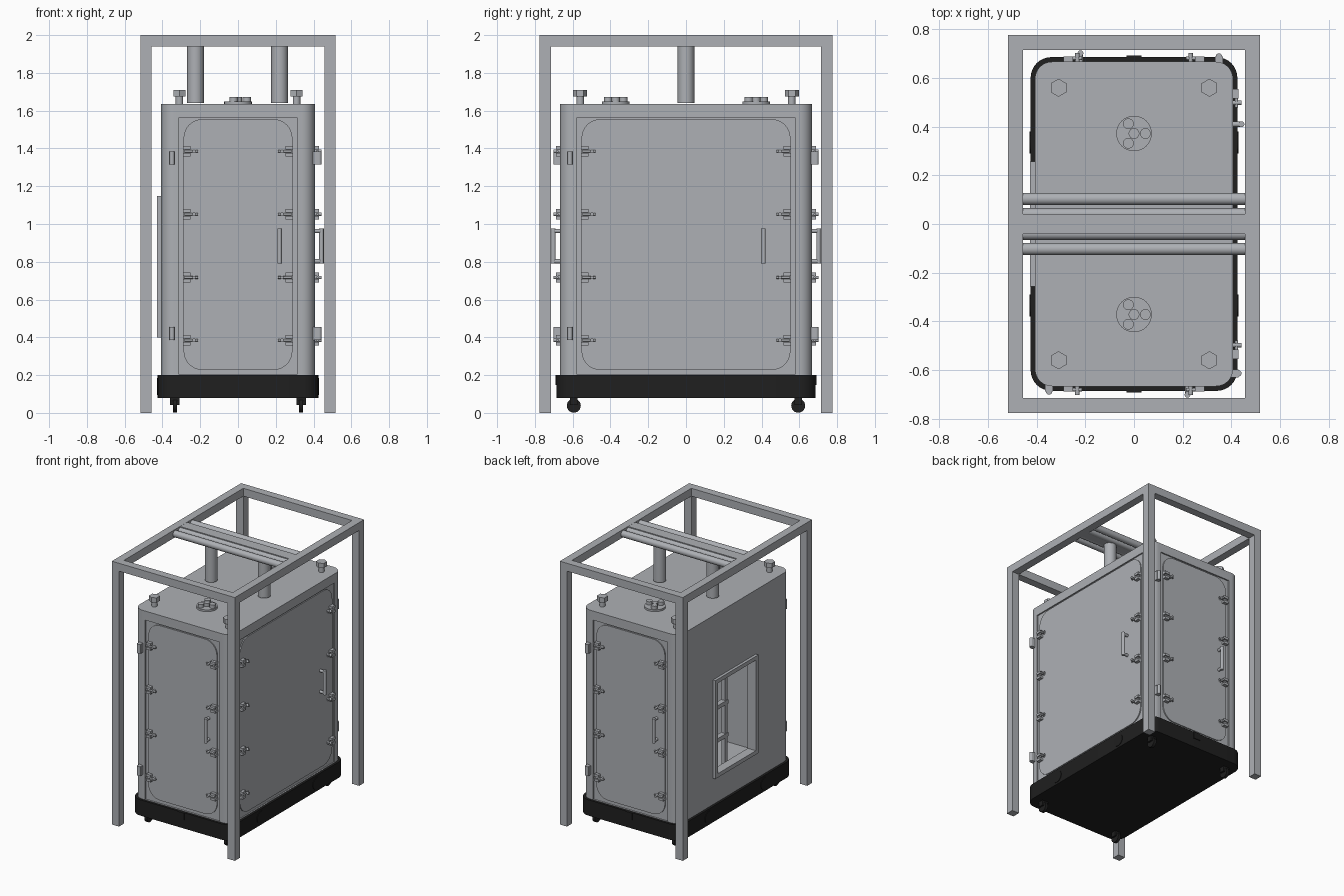
import bpy, bmesh, math
from mathutils import Matrix, Vector

old = bpy.data.objects.get("Cube")
if old:
    bpy.data.objects.remove(old, do_unlink=True)


def material(name, color):
    m = bpy.data.materials.new(name)
    m.use_nodes = True
    m.diffuse_color = color
    m.node_tree.nodes["Principled BSDF"].inputs["Base Color"].default_value = color
    return m


STEEL = material("light steel", (0.42, 0.435, 0.46, 1))
BLACK = material("black rubber", (0.014, 0.014, 0.014, 1))


def finish(name, bm, mat, turn=0, smooth=False):
    """Turn a bmesh into an object, rotated about the vertical axis."""
    bmesh.ops.rotate(bm, verts=bm.verts, cent=(0, 0, 0), matrix=Matrix.Rotation(turn, 3, 'Z'))
    me = bpy.data.meshes.new(name)
    bm.to_mesh(me)
    bm.free()
    ob = bpy.data.objects.new(name, me)
    bpy.context.collection.objects.link(ob)
    me.materials.append(mat)
    if smooth:
        soften(ob)
    return ob


def soften(ob):
    bpy.ops.object.select_all(action='DESELECT')
    ob.select_set(True)
    bpy.context.view_layer.objects.active = ob
    bpy.ops.object.shade_smooth_by_angle(angle=math.radians(35))


def box(name, lo, hi, mat=STEEL, turn=0, round_axis=None, radius=0):
    """Box between two corners; edges along round_axis may be rounded."""
    bm = bmesh.new()
    bmesh.ops.create_cube(bm, size=1)
    lo, hi = Vector(lo), Vector(hi)
    for v in bm.verts:
        v.co = (lo + hi) / 2 + v.co * (hi - lo)
    if radius:
        edges = [e for e in bm.edges
                 if abs((e.verts[0].co - e.verts[1].co)[round_axis]) > 1e-5]
        bmesh.ops.bevel(bm, geom=edges, offset=radius, segments=8, profile=0.5, affect='EDGES')
    return finish(name, bm, mat, turn, radius > 0)


def rod(name, a, b, r, mat=STEEL, turn=0, sides=24):
    """Cylinder from point a to point b."""
    a, b = Vector(a), Vector(b)
    bm = bmesh.new()
    bmesh.ops.create_cone(bm, cap_ends=True, segments=sides, radius1=r, radius2=r,
                          depth=(b - a).length)
    q = (b - a).to_track_quat('Z', 'Y').to_matrix()
    bmesh.ops.rotate(bm, verts=bm.verts, cent=(0, 0, 0), matrix=q)
    bmesh.ops.translate(bm, verts=bm.verts, vec=(a + b) / 2)
    return finish(name, bm, mat, turn, sides > 8)


def cut(target, cutter):
    mod = target.modifiers.new("cut", 'BOOLEAN')
    mod.operation = 'DIFFERENCE'
    mod.solver = 'EXACT'
    mod.object = cutter
    bpy.context.view_layer.objects.active = target
    bpy.ops.object.modifier_apply(modifier=mod.name)
    bpy.data.objects.remove(cutter, do_unlink=True)


# Cabinet shell with a hollow inside and a window opening on one long side
BX, BY, TOP = 0.407, 0.667, 1.634
cabinet = box("cabinet", (-BX, -BY, 0.19), (BX, BY, TOP), round_axis=2, radius=0.07)
cut(cabinet, box("cavity", (-0.36, -0.62, 0.21), (0.36, 0.62, 1.59)))
cut(cabinet, box("opening", (-0.5, -0.227, 0.43), (-0.3, 0.227, 1.115)))

# Doors: front, long side, back; each is (turn, half width, distance, handle inset)
RECESS = 0.01
DOORS = {"front": (0, 0.313, BY, 0.093),
         "side": (math.pi / 2, 0.578, BX, 0.168),
         "back": (math.pi, 0.313, BY, 0.093)}
for label, (turn, w, d, inset) in DOORS.items():
    cut(cabinet, box("recess", (-w, -d - 0.05, 0.202), (w, -d + RECESS, 1.565), turn=turn))
    box(label + "_door", (-w + 0.025, -d + 0.002, 0.227), (w - 0.025, -d + 0.015, 1.555),
        turn=turn, round_axis=1, radius=0.1)
    # Latches down both edges
    for z in (0.385, 0.717, 1.052, 1.385):
        for s in (-1, 1):
            def span(u0, u1):
                return min(s * u0, s * u1), max(s * u0, s * u1)
            u0, u1 = span(w - 0.062, w - 0.023)
            for k in (-1, 1):
                box(label + "_latch_jaw", (u0, -d - 0.022, z + k * 0.018 - 0.009),
                    (u1, -d + 0.012, z + k * 0.018 + 0.009), turn=turn)
            rod(label + "_latch_pin", (s * (w - 0.03), -d - 0.014, z),
                (s * (w - 0.1), -d - 0.014, z), 0.007, turn=turn, sides=12)
            rod(label + "_latch_knob", (s * (w - 0.08), -d + 0.01, z),
                (s * (w - 0.08), -d - 0.035, z), 0.009, turn=turn, sides=12)
    # Hinges
    for z in (0.421, 1.35):
        box(label + "_hinge", (-w - 0.052, -d - 0.022, z - 0.035),
            (-w - 0.02, -d + 0.01, z + 0.035), turn=turn)
        rod(label + "_hinge_barrel", (-w - 0.036, -d - 0.022, z - 0.035),
            (-w - 0.036, -d - 0.022, z + 0.035), 0.013, turn=turn, sides=16)
    # Pull handle
    u = w - inset
    rod(label + "_handle_grip", (u, -d - 0.035, 0.79), (u, -d - 0.035, 0.976), 0.012, turn=turn)
    for z in (0.803, 0.963):
        rod(label + "_handle_stem", (u, -d + 0.01, z), (u, -d - 0.035, z), 0.011, turn=turn)
soften(cabinet)

# Window surround and inner rack
for s in (-1, 1):
    y = s * 0.2425
    box("window_jamb", (-0.428, y - 0.015, 0.4), (-0.36, y + 0.015, 1.147))
for z in (0.415, 1.132):
    box("window_rail", (-0.428, -0.228, z - 0.015), (-0.36, 0.228, z + 0.015))
for y in (-0.2, 0, 0.2):
    box("rack_upright", (-0.2, y - 0.015, 0.21), (-0.17, y + 0.015, 1.2))
for z in (0.5, 0.75, 1.0):
    box("rack_shelf_bar", (-0.205, -0.215, z - 0.015), (-0.165, 0.215, z + 0.015))

# Black plinth with round side plugs and end tabs
box("plinth", (-0.425, -0.686, 0.08), (0.425, 0.686, 0.2), BLACK, round_axis=2, radius=0.085)
for s in (-1, 1):
    box("plinth_tab", (-0.03, s * 0.688 - 0.004, 0.148), (0.03, s * 0.688 + 0.004, 0.2), BLACK)
    for y in (-0.335, 0.335):
        rod("plinth_plug", (s * 0.42, y, 0.14), (s * 0.429, y, 0.14), 0.046, BLACK)

# Castors
for sx in (-1, 1):
    for sy in (-1, 1):
        x, y = sx * 0.334, sy * 0.594
        rod("castor_wheel", (x - 0.011, y, 0.038), (x + 0.011, y, 0.038), 0.037, BLACK)
        box("castor_fork", (x - 0.025, y - 0.02, 0.042), (x + 0.025, y + 0.02, 0.082), BLACK)

# Lifting bolts on the roof
for sx in (-1, 1):
    for sy in (-1, 1):
        x, y = sx * 0.31, sy * 0.56
        rod("bolt_stem", (x, y, 1.62), (x, y, 1.68), 0.02)
        rod("bolt_head", (x, y, 1.674), (x, y, 1.71), 0.037, sides=6, turn=0)

# Cable ports on the roof
for y in (-0.372, 0.372):
    rod("port_plate", (0, y, 1.62), (0, y, 1.648), 0.073, sides=32)
    for x, dy in ((0, 0), (0.047, 0), (-0.023, 0.04), (-0.023, -0.04)):
        rod("port_gland", (x, y + dy, 1.64), (x, y + dy, 1.673), 0.022)

# Exhaust pipes rising to the overhead conduits
for x in (-0.225, 0.22):
    rod("riser_pipe", (x, 0, 1.64), (x, 0, 1.97), 0.044)
for y in (-0.103, -0.04, 0.04, 0.103):
    rod("overhead_conduit", (-0.47, y, 1.968), (0.47, y, 1.968), 0.025)
box("overhead_beam", (-0.47, -0.042, 1.945), (0.47, 0.042, 1.9995))

# Outer frame
FX, FY, T = 0.517, 0.776, 0.06
for s in (-1, 1):
    a, b = sorted((s * FX, s * (FX - T)))
    c, e = sorted((s * FY, s * (FY - T)))
    box("frame_side_rail", (a, -FY, 2 - T), (b, FY, 2))
    box("frame_end_rail", (-FX + T, c, 2 - T), (FX - T, e, 2))
    for f, g in ((-FY, -FY + T), (FY - T, FY)):
        box("frame_post", (a, f, 0), (b, g, 2 - T))
